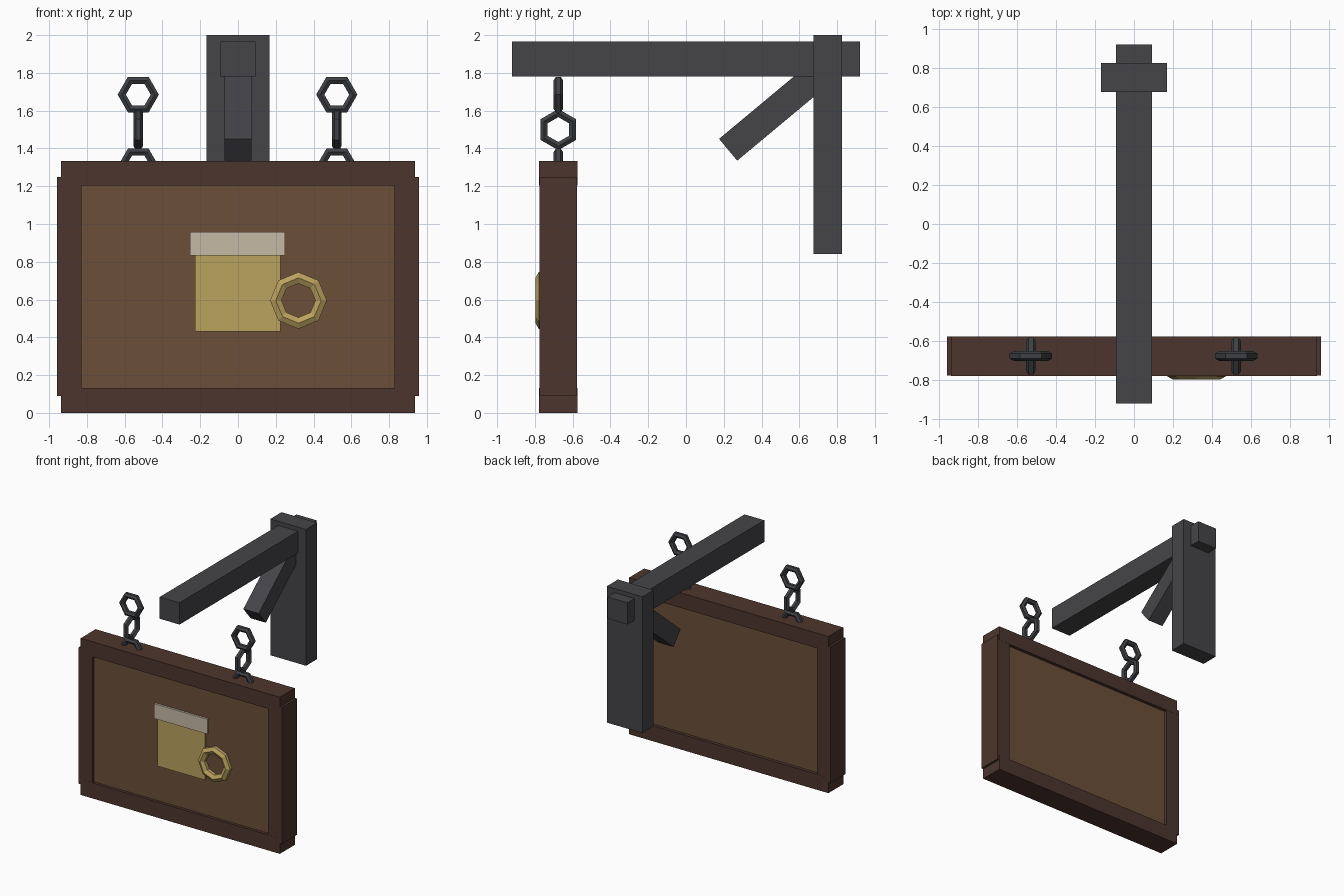
import bpy, bmesh
from math import sin, cos, pi, radians

if "Cube" in bpy.data.objects:
    bpy.data.objects.remove(bpy.data.objects["Cube"])


def material(name, rgb):
    """Flat colour from 0-255 sRGB."""
    def lin(c):
        c /= 255
        return c / 12.92 if c <= 0.04045 else ((c + 0.055) / 1.055) ** 2.4
    m = bpy.data.materials.new(name)
    m.diffuse_color = (*[lin(c) for c in rgb], 1)
    m.use_nodes = True
    m.node_tree.nodes["Principled BSDF"].inputs["Base Color"].default_value = m.diffuse_color
    return m


IRON = material("dark iron", (69, 69, 73))
CHAIN = material("chain iron", (62, 64, 68))
FRAME = material("dark wood", (77, 53, 45))
PANEL = material("brown wood", (107, 79, 56))
ALE = material("golden ale", (187, 162, 95))
FOAM = material("pale foam", (198, 186, 166))


def finish(name, bm, mat):
    bmesh.ops.recalc_face_normals(bm, faces=bm.faces)
    me = bpy.data.meshes.new(name)
    bm.to_mesh(me)
    bm.free()
    me.materials.append(mat)
    ob = bpy.data.objects.new(name, me)
    bpy.context.collection.objects.link(ob)
    return ob


def box(name, x, y, z, mat):
    """Box from (min, max) ranges."""
    bm = bmesh.new()
    bmesh.ops.create_cube(bm, size=1)
    for v in bm.verts:
        for i, (a, b) in enumerate((x, y, z)):
            v.co[i] = a + (b - a) * (v.co[i] + 0.5)
    return finish(name, bm, mat)


def ring(name, centre, major, minor, sides, mat, start=0.0, turn=0.0):
    """Faceted ring in the xz plane, six-sided section with points front and back."""
    bm = bmesh.new()
    loops = []
    for i in range(sides):
        a = start + 2 * pi * i / sides
        loop = []
        for j in range(6):
            b = pi / 6 + j * pi / 3
            r = major + minor * cos(b)
            loop.append(bm.verts.new((r * cos(a), minor * sin(b), r * sin(a))))
        loops.append(loop)
    for i in range(sides):
        p, q = loops[i], loops[(i + 1) % sides]
        for j in range(6):
            k = (j + 1) % 6
            bm.faces.new((p[j], p[k], q[k], q[j]))
    ob = finish(name, bm, mat)
    ob.location = centre
    ob.rotation_euler.z = turn
    return ob


# Wall bracket: post, beam and slanted brace
box("wall_post", (-0.168, 0.168), (0.675, 0.825), (0.84, 2.0), IRON)
box("beam", (-0.093, 0.093), (-0.92, 0.92), (1.78, 1.965), IRON)
brace = box("brace", (-0.072, 0.072), (0, 0.68), (-0.075, 0.075), IRON)
brace.location = (0, 0.223, 1.393)
brace.rotation_euler.x = radians(39.8)

# Sign board: rails, stiles and recessed panel
DEPTH = (-0.777, -0.575)
box("top_rail", (-0.938, 0.938), DEPTH, (1.205, 1.333), FRAME)
box("bottom_rail", (-0.938, 0.938), DEPTH, (0, 0.132), FRAME)
for side, x in (("left", (-0.957, -0.828)), ("right", (0.828, 0.957))):
    box(side + "_stile", x, (-0.776, -0.576), (0.09, 1.25), FRAME)
box("panel", (-0.85, 0.85), (-0.752, -0.602), (0.1, 1.23), PANEL)

# Mug emblem
box("mug_body", (-0.227, 0.224), (-0.761, -0.745), (0.43, 0.84), ALE)
box("mug_foam", (-0.253, 0.25), (-0.77, -0.745), (0.832, 0.958), FOAM)
ring("mug_handle", (0.32, -0.762, 0.595), 0.12, 0.035, 8, ALE)

# Chains: three interlocked links on each side
for side, x in (("left", -0.528), ("right", 0.523)):
    for n, z in enumerate((1.685, 1.5, 1.305)):
        cross = n == 1
        ring(f"{side}_link_{n + 1}", (x, -0.676, z), 0.0875, 0.025, 6, CHAIN,
             start=pi / 6 if cross else 0, turn=pi / 2 if cross else 0)
